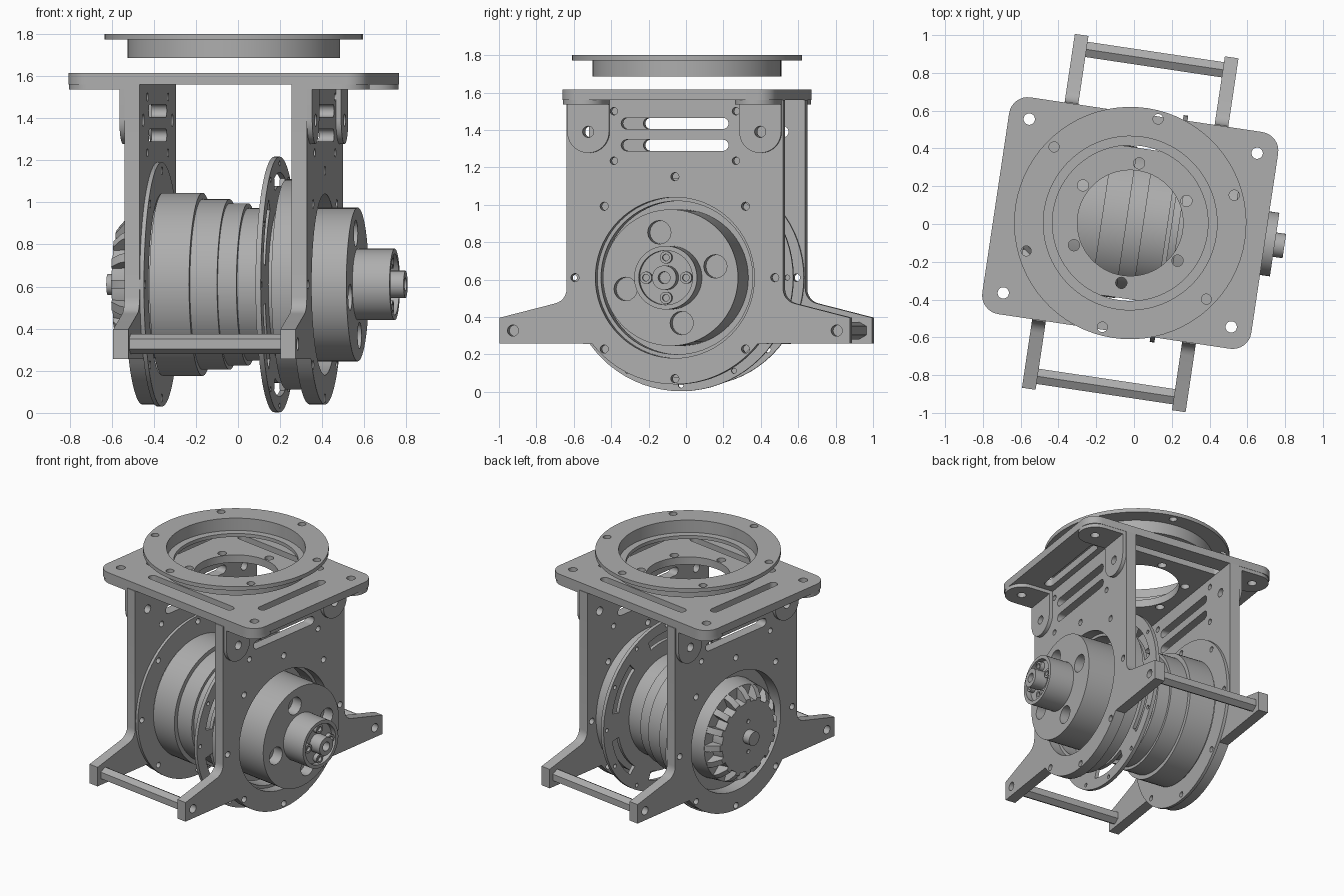
import bpy, bmesh
from math import sin, cos, pi, radians
from mathutils import Matrix

cube = bpy.data.objects.get("Cube")
if cube:
    bpy.data.objects.remove(cube, do_unlink=True)

grey = bpy.data.materials.new("machined_grey")
grey.use_nodes = True
COLOUR = (0.42, 0.42, 0.42, 1)
grey.diffuse_color = COLOUR
grey.node_tree.nodes["Principled BSDF"].inputs["Base Color"].default_value = COLOUR

PLACE = Matrix.Translation((-0.02, 0.005, 0)) @ Matrix.Rotation(radians(-8.5), 4, "Z")
AXIS_Z = 0.61
ALONG_X = Matrix(((0, 0, 1, 0), (1, 0, 0, 0), (0, 1, 0, 0), (0, 0, 0, 1)))
ALONG_Z = Matrix.Identity(4)


def finish(name, mesh, matrix):
    """Place a mesh in the tilted frame and shade it."""
    bm = bmesh.new()
    bm.from_mesh(mesh)
    bmesh.ops.remove_doubles(bm, verts=bm.verts, dist=1e-5)
    bmesh.ops.recalc_face_normals(bm, faces=bm.faces)
    bm.to_mesh(mesh)
    bm.free()
    mesh.transform(PLACE @ matrix)
    mesh.materials.clear()
    mesh.materials.append(grey)
    obj = bpy.data.objects.new(name, mesh)
    bpy.context.collection.objects.link(obj)
    bpy.ops.object.select_all(action="DESELECT")
    obj.select_set(True)
    bpy.context.view_layer.objects.active = obj
    bpy.ops.object.shade_smooth_by_angle(angle=radians(30))
    return obj


def plate(name, loops, low, high, frame=ALONG_Z, extra=ALONG_Z):
    """Extrude an outline with holes from low to high along the frame's axis."""
    curve = bpy.data.curves.new(name, "CURVE")
    curve.dimensions = "2D"
    curve.fill_mode = "BOTH"
    curve.extrude = (high - low) / 2
    for loop in loops:
        spline = curve.splines.new("POLY")
        spline.points.add(len(loop) - 1)
        for point, (u, v) in zip(spline.points, loop):
            point.co = (u, v, 0, 1)
        spline.use_cyclic_u = True
    temp = bpy.data.objects.new(name + "_outline", curve)
    bpy.context.collection.objects.link(temp)
    graph = bpy.context.evaluated_depsgraph_get()
    mesh = bpy.data.meshes.new_from_object(temp.evaluated_get(graph))
    bpy.data.objects.remove(temp, do_unlink=True)
    bpy.data.curves.remove(curve)
    return finish(name, mesh, extra @ frame @ Matrix.Translation((0, 0, (low + high) / 2)))


def lathe(name, profile, height=AXIS_Z, offset=0):
    """Turn (x, radius) points about the drum axis."""
    bm = bmesh.new()
    verts = [bm.verts.new((x, 0, r)) for x, r in profile]
    edges = [bm.edges.new(pair) for pair in zip(verts, verts[1:])]
    bmesh.ops.spin(bm, geom=verts + edges, cent=(0, 0, 0), axis=(1, 0, 0),
                   angle=2 * pi, steps=72)
    mesh = bpy.data.meshes.new(name)
    bm.to_mesh(mesh)
    bm.free()
    return finish(name, mesh, Matrix.Translation((0, offset, height)))


def arc(u, v, r, start, end, n=12):
    steps = [radians(start + (end - start) * i / n) for i in range(n + 1)]
    return [(u + r * cos(a), v + r * sin(a)) for a in steps]


def circle(u, v, r, n=24):
    return arc(u, v, r, 0, 360, n)[:-1]


def slot(u, v, half, r, upright=False):
    if upright:
        return arc(u, v + half, r, 0, 180) + arc(u, v - half, r, 180, 360)
    return arc(u + half, v, r, -90, 90) + arc(u - half, v, r, 90, 270)


def curved_slot(u, v, r, w, middle, span):
    a, b = middle - span / 2, middle + span / 2
    return arc(u, v, r + w, a, b) + arc(u, v, r - w, b, a)


def hole_ring(u, v, ring, r, count, first=0):
    angles = [radians(first + 360 * i / count) for i in range(count)]
    return [circle(u + ring * cos(a), v + ring * sin(a), r, 16) for a in angles]


# Side walls: one outline with arms, bored for the drum
half = [(0.585, 1.56)] + arc(0.665, 0.55, 0.08, 180, 258, 6) + [(0.947, 0.396), (0.947, 0.257)]
outline = half + arc(0, AXIS_Z, 0.57, -38.3, -141.7, 36) + [(-y, z) for y, z in reversed(half)]
wall = [outline, circle(0, AXIS_Z, 0.43, 72)]
wall += hole_ring(0, AXIS_Z, 0.54, 0.022, 8)
wall += [slot(0, z, 0.26, 0.03) for z in (1.435, 1.318)]
for side in (-1, 1):
    wall += [circle(side * 0.33, z, 0.02, 16) for z in (1.5, 1.235)]
    wall += [circle(side * 0.465, 1.39, 0.03), circle(side * 0.875, 0.327, 0.03)]
plate("right_wall", wall, -0.438, -0.365, ALONG_X)
plate("left_wall", wall, 0.365, 0.438, ALONG_X)

# Hexagonal tie rods between the arms
for label, side in (("front", -1), ("back", 1)):
    plate(label + "_tie_rod", [arc(side * 0.875, 0.327, 0.047, 30, 330, 5)], -0.365, 0.365, ALONG_X)

# Top plate
corners = []
for sx, sy, a in ((1, 1, 0), (-1, 1, 90), (-1, -1, 180), (1, -1, 270)):
    corners += arc(sx * 0.62, sy * 0.48, 0.1, a, a + 90, 8)
top = [corners, circle(0, 0, 0.28, 64)] + hole_ring(0, 0, 0.32, 0.03, 6, 90)
for s in (-1, 1):
    top += [slot(0, s * 0.43, 0.35, 0.03), slot(s * 0.51, 0, 0.28, 0.03, True)]
    top += [circle(s * 0.61, t * 0.465, 0.03) for t in (-1, 1)]
plate("top_plate", top, 1.56, 1.615)

# Corner brackets: a hanging tab and a flat tab, both with round ends
for sx in (-1, 1):
    for sy in (-1, 1):
        y = sy * 0.465
        tab = arc(y, 1.39, 0.113, 180, 360, 20) + [(y + 0.113, 1.56), (y - 0.113, 1.56)]
        low, high = sorted((sx * 0.438, sx * 0.463))
        plate("bracket_tab", [tab, circle(y, 1.39, 0.03)], low, high, ALONG_X)
        flat = [(sx * x, t) for x, t in arc(0.607, y, 0.113, -90, 90, 20)]
        flat += [(sx * 0.463, y + 0.113), (sx * 0.463, y - 0.113)]
        plate("bracket_foot", [flat, circle(sx * 0.61, y, 0.03)], 1.535, 1.56)

# Raised ring over the plate
plate("ring_flange", [circle(0, 0, 0.615, 72), circle(0, 0, 0.46, 72)]
      + hole_ring(0, 0, 0.57, 0.027, 6, 23.5), 1.772, 1.8)
plate("ring_collar", [circle(0, 0, 0.505, 72), circle(0, 0, 0.46, 72)], 1.71, 1.772)
plate("ring_lip", [circle(0, 0, 0.505, 72), circle(0, 0, 0.412, 72)], 1.685, 1.71)

# Stepped drum
lathe("drum", [(-0.34, 0), (-0.34, 0.435), (-0.15, 0.435), (-0.15, 0.405), (-0.02, 0.405),
               (-0.02, 0.385), (0.07, 0.385), (0.07, 0.362), (0.25, 0.362), (0.25, 0)])
plate("drum_flange", [circle(0, AXIS_Z, 0.58, 72), circle(0, AXIS_Z, 0.43, 72)]
      + hole_ring(0, AXIS_Z, 0.54, 0.02, 8), -0.365, -0.345, ALONG_X)

# Slotted disc and bearing housing
disc = [circle(0, AXIS_Z, 0.607, 72), circle(0, AXIS_Z, 0.35, 72)]
disc += [curved_slot(0, AXIS_Z, 0.5, 0.032, 30 + 60 * i, 38) for i in range(6)]
disc += hole_ring(0, AXIS_Z, 0.575, 0.014, 12)
plate("slotted_disc", disc, 0.195, 0.22, ALONG_X)
plate("bearing_housing", [circle(0, AXIS_Z, 0.5, 72), circle(0, AXIS_Z, 0.41, 72)],
      0.255, 0.365, ALONG_X)

# Output hub with four round pockets
lathe("hub_body", [(0.22, 0), (0.22, 0.365), (0.515, 0.365), (0.515, 0)])
plate("hub_face", [circle(0, AXIS_Z, 0.365, 72)] + hole_ring(0, AXIS_Z, 0.25, 0.063, 4, 14),
      0.515, 0.595, ALONG_X)

# Shaft end: recessed cup, bolts and hollow tip
lathe("shaft_cup", [(0.595, 0), (0.595, 0.17), (0.773, 0.17), (0.773, 0.145), (0.735, 0.145), (0.735, 0)])
lathe("shaft_tip", [(0.735, 0.065), (0.825, 0.065), (0.825, 0.032), (0.77, 0.032), (0.77, 0)])
for i in range(4):
    a = i * pi / 2
    lathe("cup_bolt", [(0.735, 0.032), (0.765, 0.032), (0.765, 0.018), (0.745, 0.018), (0.745, 0)],
          AXIS_Z + 0.108 * sin(a), 0.108 * cos(a))

# Vented hub on the other end, with ribs around its rim
lathe("vented_hub", [(-0.345, 0.355), (-0.47, 0.34), (-0.47, 0.26), (-0.535, 0.25), (-0.535, 0)])
plate("vented_hub_cap", [circle(0, AXIS_Z, 0.25, 72)] + hole_ring(0, AXIS_Z, 0.11, 0.015, 2, 90),
      -0.55, -0.535, ALONG_X)
for i in range(16):
    turn = Matrix.Translation((0, 0, AXIS_Z)) @ Matrix.Rotation(i * pi / 8, 4, "X")
    plate("vent_rib", [[(-0.47, 0.23), (-0.47, 0.338), (-0.505, 0.32), (-0.55, 0.27), (-0.55, 0.23)]],
          -0.022, 0.022, extra=turn)
lathe("hub_pin", [(-0.53, 0.05), (-0.605, 0.05), (-0.605, 0)])
